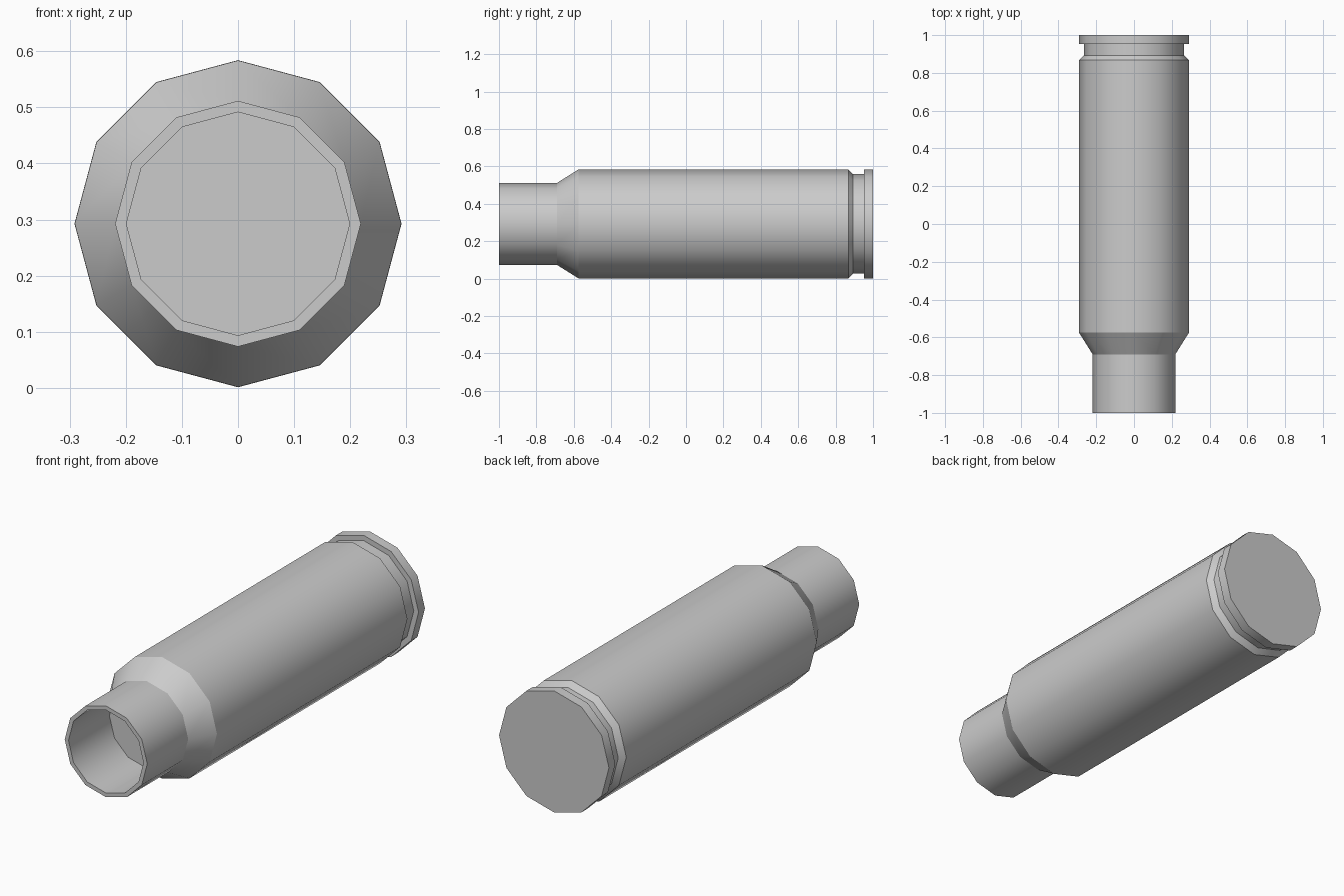
import bpy, bmesh, math

if "Cube" in bpy.data.objects:
    bpy.data.objects.remove(bpy.data.objects["Cube"])

SIDES = 12
CENTRE_Z = 0.2925

# (radius, y) outline from the mouth floor, out over the neck, back to the base
profile = [
    (0.199, -0.69), (0.199, -1.0),      # inner bore
    (0.219, -1.0), (0.219, -0.69),      # lip and neck
    (0.291, -0.575), (0.291, 0.868),    # shoulder and body
    (0.266, 0.893), (0.266, 0.952),     # extractor groove
    (0.2915, 0.952), (0.2915, 1.0),     # rim
]

bm = bmesh.new()
rings = []
for r, y in profile:
    ring = []
    for i in range(SIDES):
        a = 2 * math.pi * i / SIDES
        ring.append(bm.verts.new((r * math.cos(a), y, CENTRE_Z + r * math.sin(a))))
    rings.append(ring)

# side walls
for lo, hi in zip(rings, rings[1:]):
    for i in range(SIDES):
        j = (i + 1) % SIDES
        bm.faces.new((lo[i], lo[j], hi[j], hi[i]))

# bore floor and base
bm.faces.new(rings[0])
bm.faces.new(rings[-1])
bmesh.ops.recalc_face_normals(bm, faces=bm.faces[:])

mesh = bpy.data.meshes.new("casing")
bm.to_mesh(mesh)
bm.free()
casing = bpy.data.objects.new("casing", mesh)
bpy.context.collection.objects.link(casing)

# smooth round the sides, sharp at the profile steps
bpy.context.view_layer.objects.active = casing
casing.select_set(True)
bpy.ops.object.shade_smooth_by_angle(angle=math.radians(30.5))
